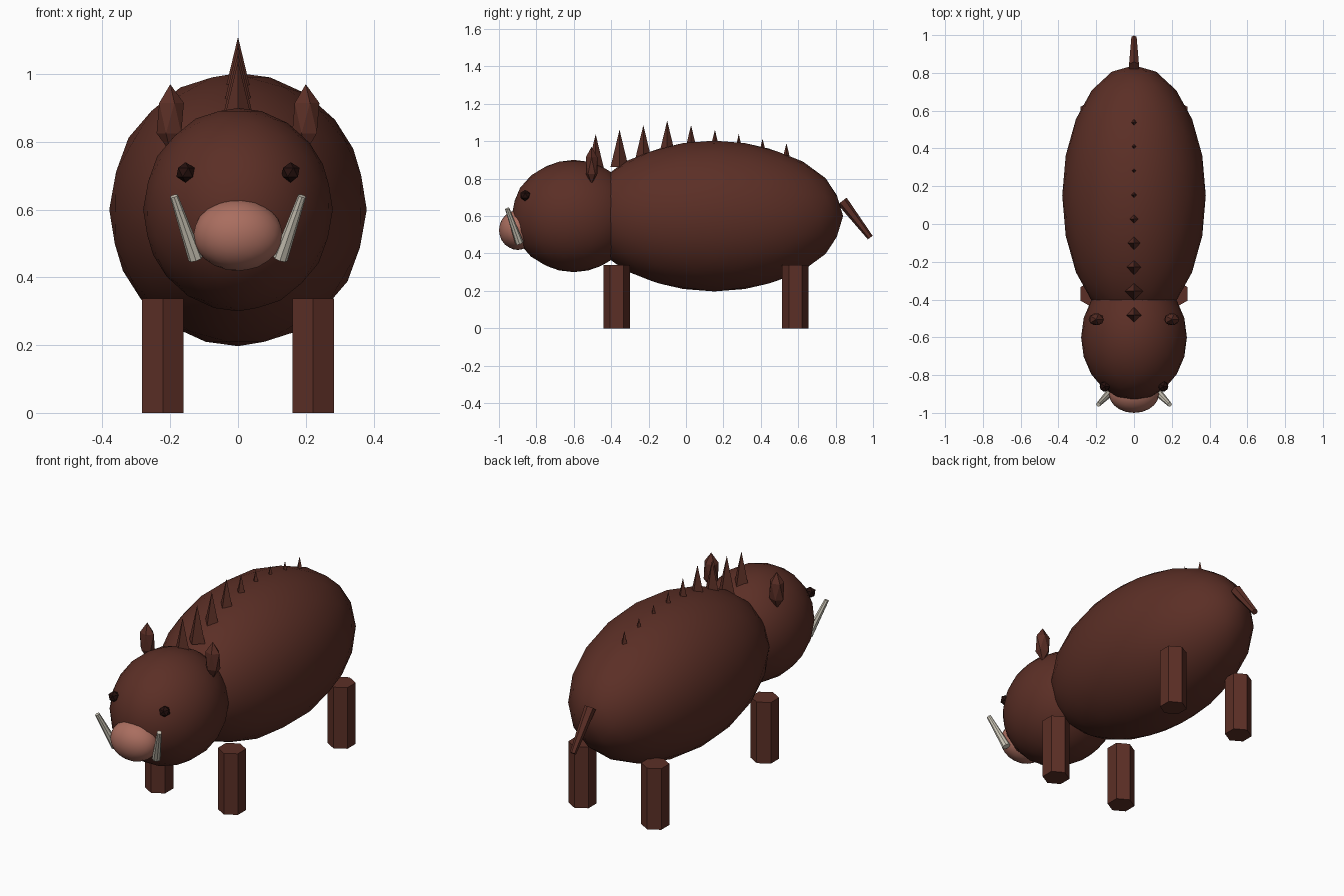
import bpy
from mathutils import Vector

if "Cube" in bpy.data.objects:
    bpy.data.objects.remove(bpy.data.objects["Cube"])


def material(name, rgb):
    m = bpy.data.materials.new(name)
    m.diffuse_color = (*rgb, 1)
    m.use_nodes = True
    m.node_tree.nodes["Principled BSDF"].inputs["Base Color"].default_value = m.diffuse_color
    return m


BROWN = material("dark_brown", (0.105, 0.028, 0.019))
PINK = material("snout_pink", (0.40, 0.155, 0.115))
IVORY = material("ivory", (0.60, 0.56, 0.47))
BLACK = material("eye_black", (0.018, 0.005, 0.004))


def finish(name, mat, smooth=False):
    ob = bpy.context.object
    ob.name = name
    ob.data.materials.append(mat)
    if smooth:
        bpy.ops.object.shade_smooth()
    return ob


def blob(name, loc, radii, mat, level=3):
    """Stretched icosphere; the finer ones are smooth shaded."""
    bpy.ops.mesh.primitive_ico_sphere_add(subdivisions=level, radius=1, location=loc)
    bpy.context.object.scale = radii
    return finish(name, mat, level > 1)


def taper(name, start, end, r1, r2, sides, mat):
    """Straight tapered rod from start to end."""
    a, b = Vector(start), Vector(end)
    bpy.ops.mesh.primitive_cone_add(vertices=sides, radius1=r1, radius2=r2,
                                    depth=(b - a).length, location=(a + b) / 2)
    ob = bpy.context.object
    if abs((b - a).normalized().z) < 0.999:
        ob.rotation_euler = (b - a).to_track_quat('Z', 'Y').to_euler()
    return finish(name, mat)


# Trunk, head and snout
blob("body", (0, 0.15, 0.6), (0.38, 0.69, 0.403), BROWN)
blob("head", (0, -0.6, 0.6), (0.28, 0.332, 0.3), BROWN)
blob("snout", (0, -0.9, 0.525), (0.132, 0.1, 0.106), PINK)

# Paired parts
for side, s in (("left", 1), ("right", -1)):
    blob("eye_" + side, (s * 0.155, -0.86, 0.71), (0.03, 0.03, 0.03), BLACK, 1)
    blob("ear_" + side, (s * 0.2, -0.505, 0.87), (0.045, 0.036, 0.1), BROWN, 1)
    taper("tusk_" + side, (s * 0.125, -0.89, 0.455), (s * 0.189, -0.956, 0.64),
          0.022, 0.012, 8, IVORY)
    for end, y in (("front", -0.37), ("back", 0.585)):
        taper(f"leg_{end}_{side}", (s * 0.222, y, 0), (s * 0.222, y, 0.337),
              0.071, 0.071, 6, BROWN)

# Mane of spikes along the back
for i in range(9):
    y = -0.483 + i * 0.1275
    top = 1.11 - 0.024 * abs(i - 3)
    taper(f"spike_{i + 1}", (0, y, top - 0.2), (0, y, top), 0.048, 0, 4, BROWN)

# Tail
taper("tail", (0, 0.835, 0.68), (0, 0.985, 0.485), 0.03, 0.016, 6, BROWN)
